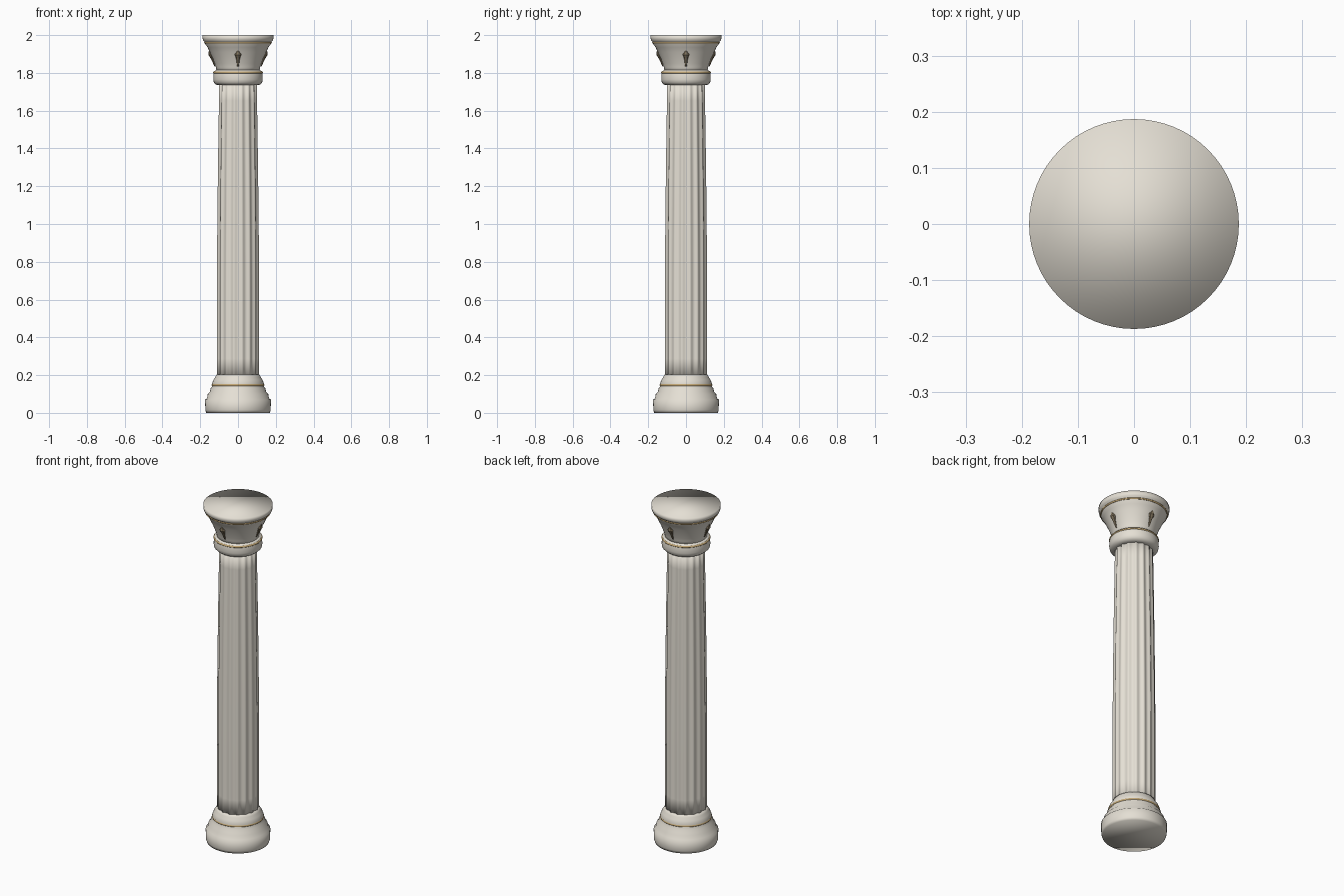
import bpy, bmesh
from math import sin, cos, pi, atan2
from mathutils import Matrix, Vector

if "Cube" in bpy.data.objects:
    bpy.data.objects.remove(bpy.data.objects["Cube"])


def material(name, rgb):
    m = bpy.data.materials.new(name)
    m.diffuse_color = (*rgb, 1)
    m.use_nodes = True
    m.node_tree.nodes["Principled BSDF"].inputs["Base Color"].default_value = m.diffuse_color
    return m


STONE = material("stone", (0.78, 0.74, 0.66))
GOLD = material("gold", (0.55, 0.39, 0.18))
BRONZE = material("bronze", (0.24, 0.19, 0.12))


def finish(name, bm, mat, smooth=True):
    bmesh.ops.recalc_face_normals(bm, faces=bm.faces)
    for f in bm.faces:
        f.smooth = smooth
    me = bpy.data.meshes.new(name)
    bm.to_mesh(me)
    bm.free()
    me.materials.append(mat)
    ob = bpy.data.objects.new(name, me)
    bpy.context.collection.objects.link(ob)
    return ob


def lathe(name, profile, mat, n=64, radius=lambda r, a: r):
    """Capped surface of revolution; radius() can modulate r by angle."""
    bm = bmesh.new()
    rings = []
    for r, z in profile:
        angles = [2 * pi * i / n for i in range(n)]
        rings.append([bm.verts.new((radius(r, a) * cos(a), radius(r, a) * sin(a), z))
                      for a in angles])
    for lo, hi in zip(rings, rings[1:]):
        for i in range(n):
            j = (i + 1) % n
            bm.faces.new((lo[i], lo[j], hi[j], hi[i]))
    bm.faces.new(rings[0][::-1])
    bm.faces.new(rings[-1])
    return finish(name, bm, mat)


def ring(name, r, z, minor):
    bpy.ops.mesh.primitive_torus_add(major_radius=r, minor_radius=minor, location=(0, 0, z),
                                     major_segments=64, minor_segments=10)
    ob = bpy.context.object
    ob.name = name
    ob.data.materials.append(GOLD)
    bpy.ops.object.shade_smooth()


# Moulded base
lathe("base", [(0.168, 0), (0.173, 0.015), (0.174, 0.07), (0.164, 0.078), (0.160, 0.10),
               (0.149, 0.112), (0.145, 0.13), (0.137, 0.14), (0.138, 0.155), (0.130, 0.175),
               (0.120, 0.19), (0.114, 0.203)], STONE)
ring("base_gold_ring", 0.133, 0.147, 0.007)

# Fluted shaft with a slight swelling
FLUTES = 16
shaft = [(0.114 - 0.013 * max(0, (t - 0.25) / 0.75) ** 1.6, 0.19 + 1.56 * t)
         for t in [i / 16 for i in range(17)]]
lathe("fluted_shaft", shaft, STONE, FLUTES * 8,
      lambda r, a: r * (1 - 0.07 * abs(cos(a * FLUTES / 2)) ** 1.5))

# Capital: neck moulding, bell and top slab
lathe("neck_moulding", [(0.102, 1.735), (0.117, 1.738), (0.128, 1.75), (0.131, 1.765),
                        (0.130, 1.795), (0.126, 1.81), (0.115, 1.815)], STONE)
lathe("capital", [(0.112, 1.80), (0.117, 1.83), (0.124, 1.85), (0.135, 1.88), (0.149, 1.91),
                  (0.161, 1.935), (0.172, 1.95), (0.177, 1.965), (0.185, 1.972),
                  (0.187, 1.982), (0.187, 2.0)], STONE)
ring("neck_gold_ring", 0.126, 1.802, 0.006)
ring("capital_gold_ring", 0.174, 1.96, 0.005)

# Four pointed leaves lying on the bell
tilt = atan2(0.034, 0.09)
for k in range(4):
    bm = bmesh.new()
    levels = [(0.004, -0.045), (0.010, 0.0), (0.018, 0.022), (0.001, 0.045)]
    rings = [[bm.verts.new((w * cos(i * pi / 4), 0.6 * w * sin(i * pi / 4), z)) for i in range(8)]
             for w, z in levels]
    for lo, hi in zip(rings, rings[1:]):
        for i in range(8):
            bm.faces.new((lo[i], lo[(i + 1) % 8], hi[(i + 1) % 8], hi[i]))
    bm.faces.new(rings[0][::-1])
    bm.faces.new(rings[-1])
    place = (Matrix.Rotation(k * pi / 2, 4, 'Z') @ Matrix.Translation(Vector((0, -0.138, 1.877)))
             @ Matrix.Rotation(tilt, 4, 'X'))
    bm.transform(place)
    finish("capital_leaf_%d" % (k + 1), bm, BRONZE, smooth=False)
